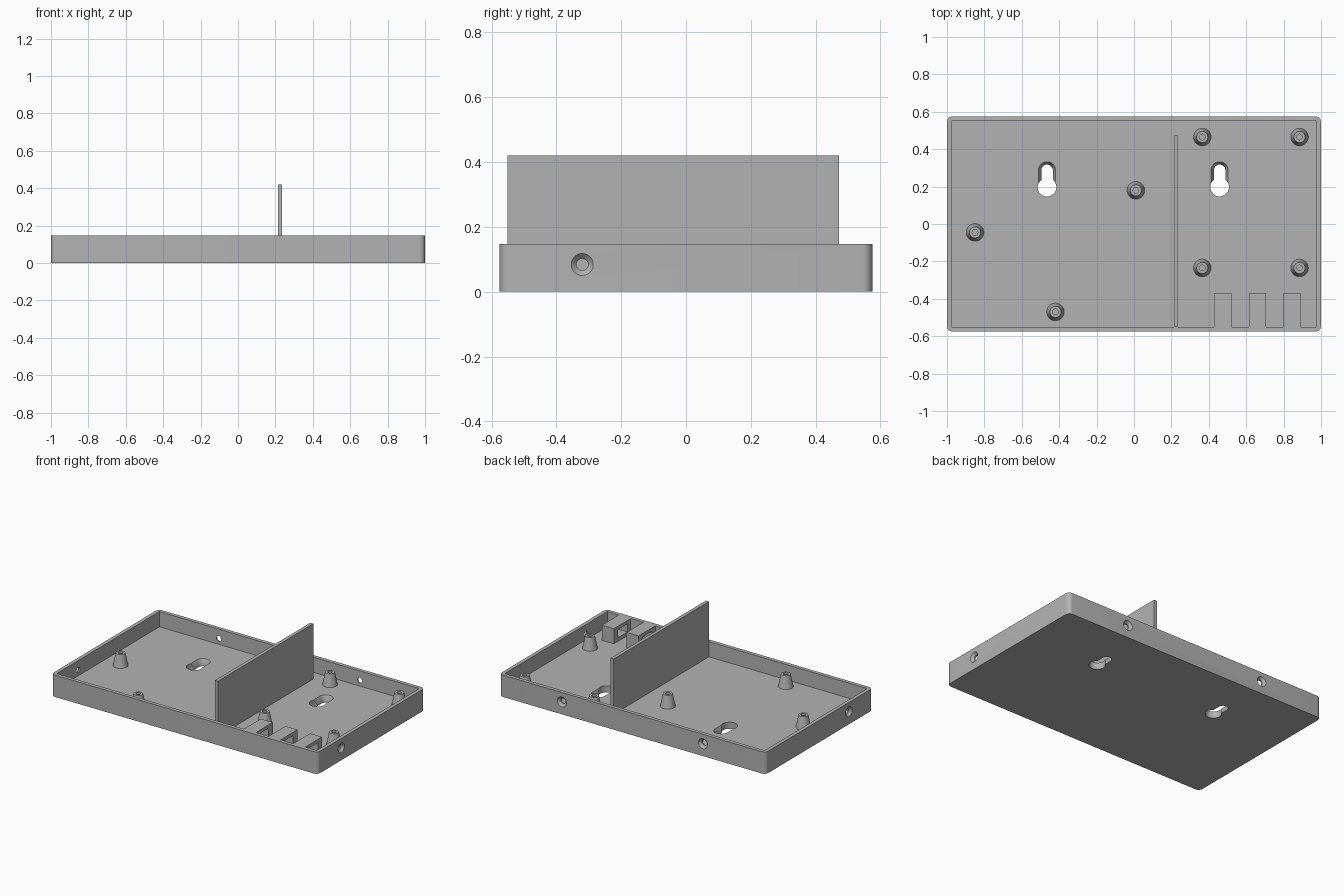
import bpy, bmesh, math
from mathutils import Matrix, Vector

cube = bpy.data.objects.get("Cube")
if cube:
    bpy.data.objects.remove(cube, do_unlink=True)

grey = bpy.data.materials.new("matte grey")
grey.use_nodes = True
grey.diffuse_color = (0.45, 0.45, 0.45, 1)
grey.node_tree.nodes["Principled BSDF"].inputs["Base Color"].default_value = grey.diffuse_color

HX, HY, HEIGHT = 1.0, 0.575, 0.148       # tray half sizes and height
WALL, FLOOR = 0.025, 0.045
IX, IY = HX - WALL, HY - WALL


def finish(bm, name):
    bmesh.ops.recalc_face_normals(bm, faces=bm.faces[:])
    mesh = bpy.data.meshes.new(name)
    bm.to_mesh(mesh)
    bm.free()
    mesh.materials.append(grey)
    ob = bpy.data.objects.new(name, mesh)
    bpy.context.collection.objects.link(ob)
    return ob


def box(name, x0, x1, y0, y1, z0, z1, corner=0):
    bm = bmesh.new()
    size = Matrix.Diagonal((x1 - x0, y1 - y0, z1 - z0, 1))
    middle = Matrix.Translation(((x0 + x1) / 2, (y0 + y1) / 2, (z0 + z1) / 2))
    bmesh.ops.create_cube(bm, size=1, matrix=middle @ size)
    if corner:
        upright = [e for e in bm.edges if abs(e.verts[0].co.z - e.verts[1].co.z) > 0.01]
        bmesh.ops.bevel(bm, geom=upright, offset=corner, segments=6, profile=0.5, affect='EDGES')
    return finish(bm, name)


def loft(name, profile, matrix, stretch=0, sides=32):
    """Stack (radius, height) rings; stretch turns the circles into slots along y."""
    bm = bmesh.new()
    rings = []
    for r, z in profile:
        ring = []
        for i in range(sides):
            a = 2 * math.pi * (i + 0.5) / sides
            shift = stretch if math.sin(a) > 0 else 0
            p = Vector((r * math.cos(a), r * math.sin(a) + shift, z))
            ring.append(bm.verts.new(matrix @ p))
        rings.append(ring)
    for low, high in zip(rings, rings[1:]):
        for i in range(sides):
            j = (i + 1) % sides
            bm.faces.new((low[i], low[j], high[j], high[i]))
    bm.faces.new(rings[0])
    bm.faces.new(rings[-1])
    return finish(bm, name)


def cut(target, cutter):
    cutter.hide_render = True
    mod = target.modifiers.new("cut", 'BOOLEAN')
    mod.operation = 'DIFFERENCE'
    mod.solver = 'EXACT'
    mod.object = cutter
    bpy.context.view_layer.objects.active = target
    bpy.ops.object.modifier_apply(modifier=mod.name)
    bpy.data.objects.remove(cutter, do_unlink=True)


def smooth(ob):
    bpy.ops.object.select_all(action='DESELECT')
    ob.select_set(True)
    bpy.context.view_layer.objects.active = ob
    bpy.ops.object.shade_smooth_by_angle(angle=math.radians(30))


# Open tray with rounded outer corners
tray = box("tray", -HX, HX, -HY, HY, 0, HEIGHT, corner=0.03)
cut(tray, box("cavity", -IX, IX, -IY, IY, FLOOR, 0.3))

# Keyhole wall mounts: round head hole and a flared slot
for x in (-0.465, 0.458):
    at = Matrix.Translation((x, 0.197, 0))
    cut(tray, loft("slot", [(0.031, -0.02), (0.031, 0.015), (0.046, FLOOR), (0.046, 0.06)],
                   at, stretch=0.09))
    cut(tray, loft("head", [(0.05, -0.02), (0.05, 0.06)], at))

# Countersunk screw holes in the back and both end walls
screw = [(0.018, -0.05), (0.018, -0.016), (0.034, 0), (0.034, 0.02)]
spots = [((x, HY), 'X', -90) for x in (-0.53, 0.53)]
spots += [((side * HX, -0.32), 'Y', side * 90) for side in (-1, 1)]
for (x, y), axis, angle in spots:
    turn = Matrix.Rotation(math.radians(angle), 4, axis)
    cut(tray, loft("screw_hole", screw, Matrix.Translation((x, y, 0.084)) @ turn))
smooth(tray)

# Tapered standoffs with blind screw bores
TOP = 0.13
post = [(0.047, FLOOR), (0.030, TOP), (0.015, TOP), (0.015, FLOOR + 0.01)]
places = [(x, y) for x in (0.365, 0.885) for y in (0.465, -0.235)]
places += [(0.01, 0.18), (-0.85, -0.045), (-0.42, -0.47)]
for n, (x, y) in enumerate(places):
    smooth(loft(f"standoff_{n + 1}", post, Matrix.Translation((x, y, 0))))

# Tall divider panel
box("divider", 0.213, 0.236, -IY, 0.472, FLOOR, 0.42)

# Cable tie bridges against the front wall
for n in range(3):
    x = 0.43 + n * 0.185
    bridge = box(f"tie_bridge_{n + 1}", x, x + 0.09, -IY, -0.37, FLOOR, HEIGHT)
    cut(bridge, box("window", x - 0.1, x + 0.2, -0.515, -0.415, 0.07, 0.125))
